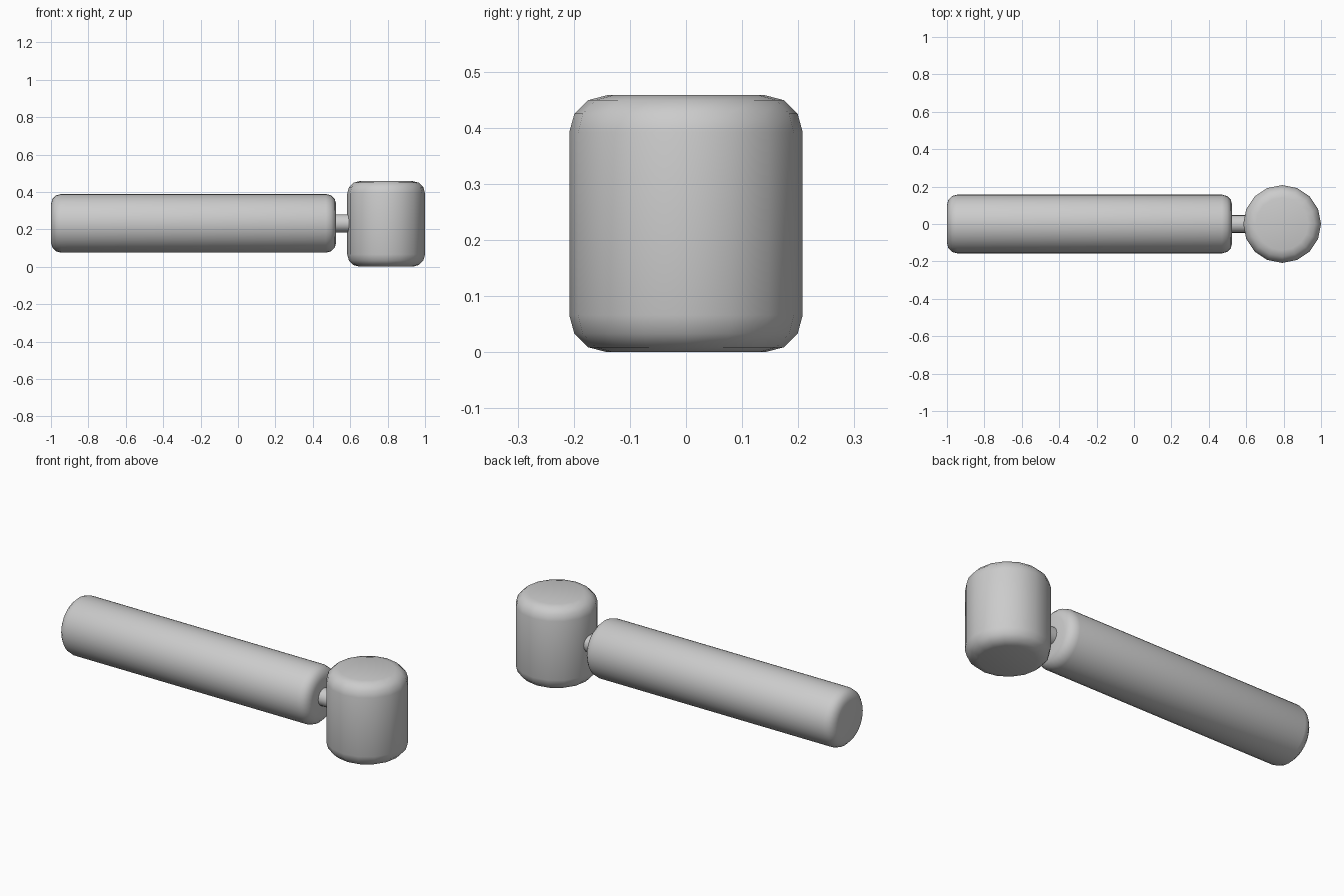
import bpy, bmesh, math
from mathutils import Matrix

if "Cube" in bpy.data.objects:
    bpy.data.objects.remove(bpy.data.objects["Cube"])


def rounded_cylinder(name, radius, length, centre, sides, bevel=0.0, along_x=False):
    """Cylinder with rounded rims, upright or lying along x."""
    bm = bmesh.new()
    bmesh.ops.create_cone(bm, cap_ends=True, segments=sides,
                          radius1=radius, radius2=radius, depth=length)
    if bevel:
        rims = [e for e in bm.edges
                if abs(e.verts[0].co.z - e.verts[1].co.z) < 1e-5]
        bmesh.ops.bevel(bm, geom=rims, offset=bevel, segments=3,
                        profile=0.5, affect='EDGES')
    turn = Matrix.Rotation(math.pi / 2, 4, 'Y') if along_x else Matrix()
    bm.transform(Matrix.Translation(centre) @ turn)
    mesh = bpy.data.meshes.new(name)
    bm.to_mesh(mesh)
    bm.free()
    obj = bpy.data.objects.new(name, mesh)
    bpy.context.collection.objects.link(obj)
    bpy.ops.object.select_all(action='DESELECT')
    obj.select_set(True)
    bpy.context.view_layer.objects.active = obj
    bpy.ops.object.shade_smooth_by_angle(angle=math.radians(45))
    return obj


AXIS_Z = 0.232

# Long handle lying along x
rounded_cylinder("handle", 0.157, 1.525, (-0.2375, 0, AXIS_Z), 32, 0.055, True)
# Thin neck joining handle and head
rounded_cylinder("neck", 0.048, 0.16, (0.56, 0, AXIS_Z), 16, 0, True)
# Upright head
rounded_cylinder("head", 0.208, 0.458, (0.792, 0, 0.229), 16, 0.066)
